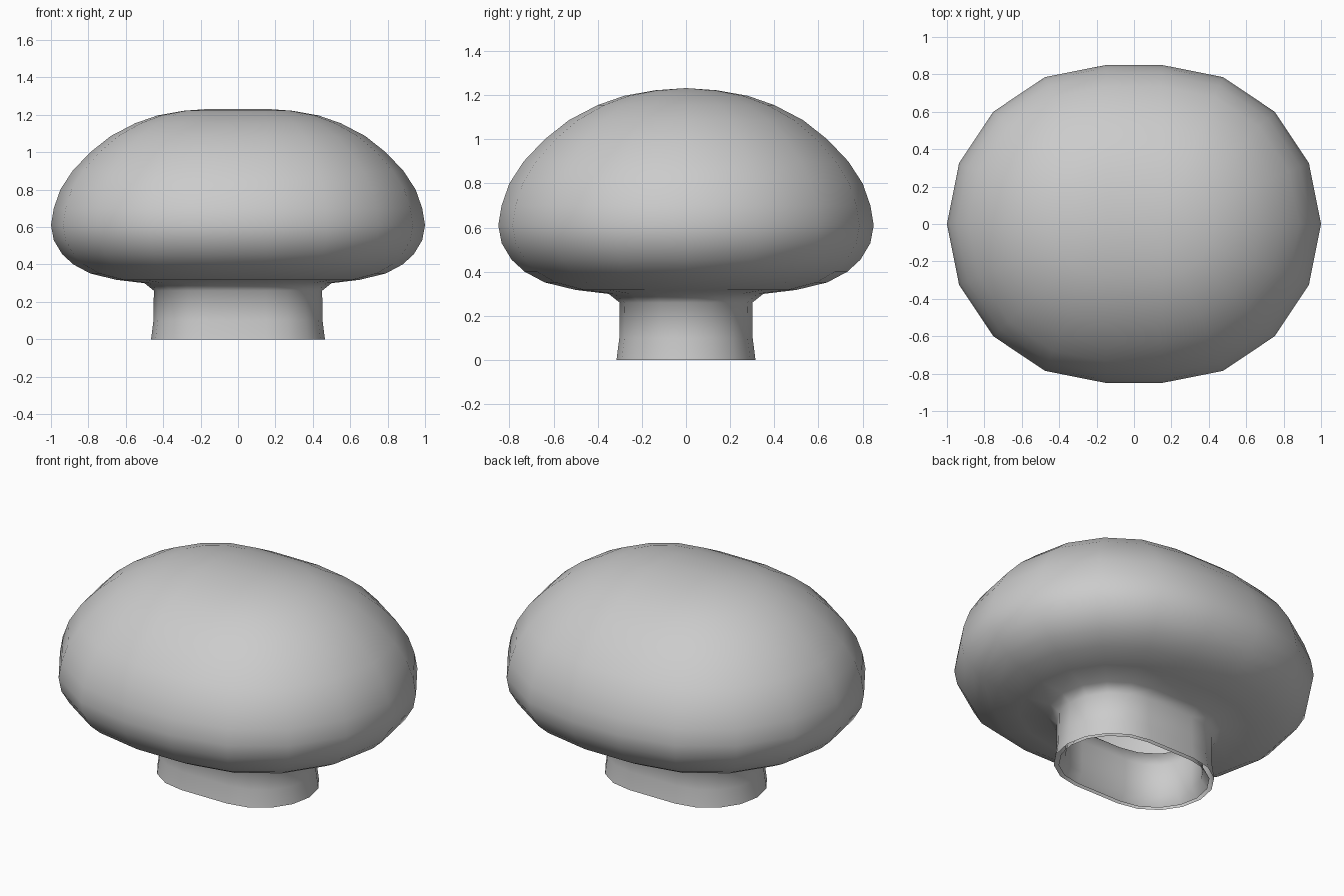
import bpy
import bmesh
import math

cube = bpy.data.objects.get("Cube")
if cube:
    bpy.data.objects.remove(cube, do_unlink=True)

# One plain grey for the whole piece
grey = bpy.data.materials.new("plain grey")
grey.use_nodes = True
grey.diffuse_color = (0.6, 0.6, 0.6, 1)
grey.node_tree.nodes["Principled BSDF"].inputs["Base Color"].default_value = (0.6, 0.6, 0.6, 1)

HALF = 0.15   # half length of the straight run in each oval
SEG = 8       # steps round each half circle


def oval(bm, r, z):
    """Ring made of two half circles pulled apart along x."""
    ring = []
    for side in (0, 1):
        shift = -HALF if side else HALF
        for i in range(SEG + 1):
            a = -math.pi / 2 + math.pi * (i / SEG + side)
            ring.append(bm.verts.new((shift + r * math.cos(a), r * math.sin(a), z)))
    return ring


def loft(name, profile, close_end=False):
    """Skin a stack of ovals given as (radius, height)."""
    bm = bmesh.new()
    rings = [oval(bm, r, z) for r, z in profile]
    count = len(rings[0])
    for low, high in zip(rings, rings[1:]):
        for i in range(count):
            j = (i + 1) % count
            bm.faces.new((low[i], low[j], high[j], high[i]))
    if close_end:
        bm.faces.new(rings[-1])
    bmesh.ops.remove_doubles(bm, verts=bm.verts, dist=0.0005)
    bmesh.ops.recalc_face_normals(bm, faces=bm.faces)
    mesh = bpy.data.meshes.new(name)
    bm.to_mesh(mesh)
    bm.free()
    mesh.materials.append(grey)
    obj = bpy.data.objects.new(name, mesh)
    bpy.context.collection.objects.link(obj)
    bpy.ops.object.select_all(action="DESELECT")
    obj.select_set(True)
    bpy.context.view_layer.objects.active = obj
    bpy.ops.object.shade_smooth_by_angle(angle=math.radians(60))
    return obj


# Outside: flared foot, straight neck, rounded underside, domed top
outside = [(0.315, 0), (0.302, 0.1), (0.3, 0.26), (0.35, 0.3), (0.5, 0.318),
           (0.64, 0.352), (0.73, 0.4), (0.79, 0.455), (0.835, 0.53),
           (0.85, 0.61), (0.835, 0.7), (0.8, 0.8), (0.735, 0.9), (0.64, 1.0),
           (0.53, 1.087), (0.4, 1.155), (0.28, 1.197), (0.14, 1.222), (0, 1.232)]
# Inside: bevelled lip, then a neck opening into the hollow cap
inside = [(0.315, 0), (0.29, 0), (0.255, 0.05), (0.25, 0.24), (0.3, 0.34),
          (0.5, 0.37), (0.64, 0.41), (0.74, 0.49), (0.79, 0.61), (0.74, 0.8),
          (0.6, 0.97), (0.38, 1.1), (0.14, 1.165), (0, 1.175)]

loft("mushroom_body", outside + inside[:0:-1])
